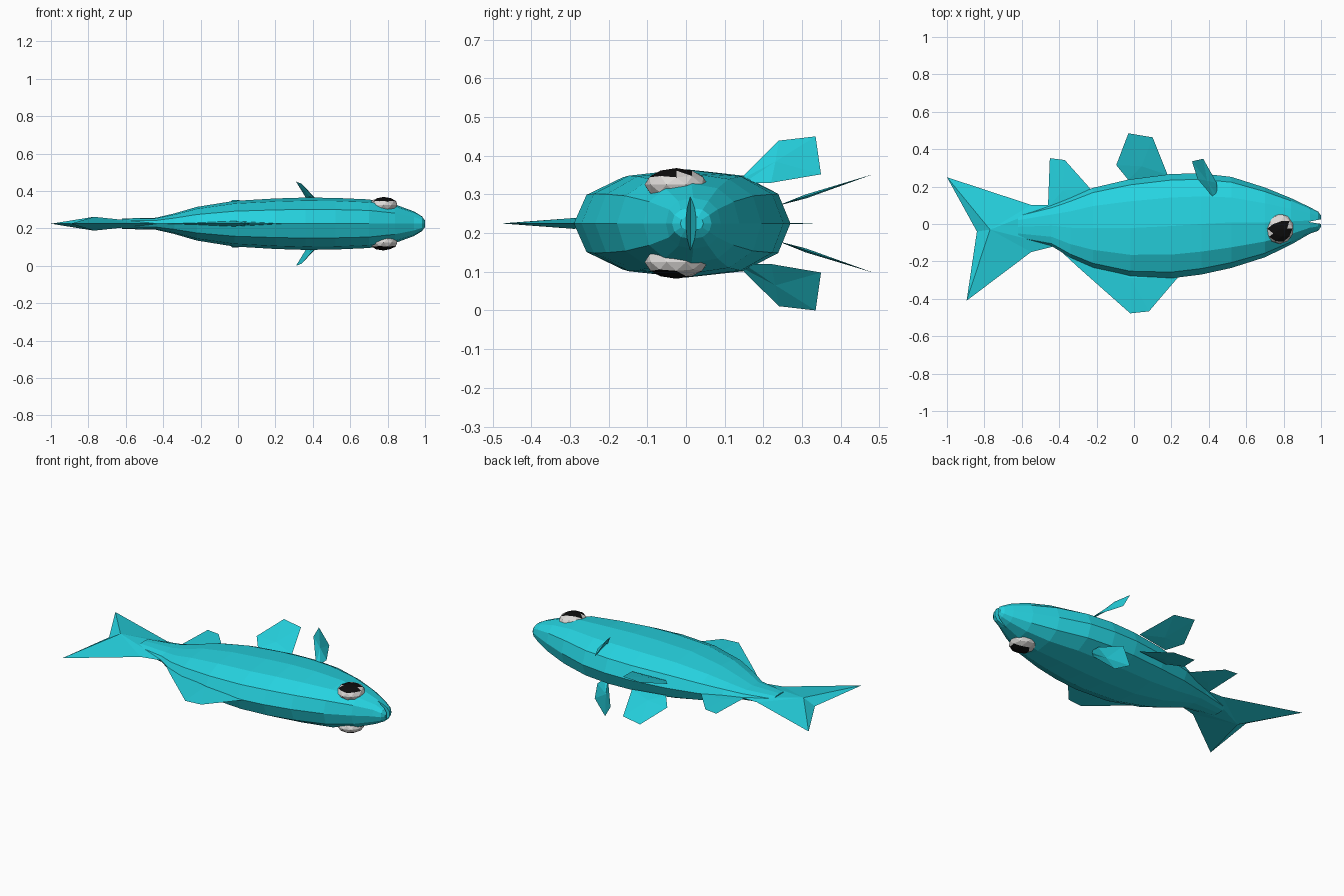
import bpy, bmesh, math
from mathutils import Vector

if "Cube" in bpy.data.objects:
    bpy.data.objects.remove(bpy.data.objects["Cube"])

ZC = 0.225  # symmetry plane: the fish lies on its side


def material(name, rgb):
    m = bpy.data.materials.new(name)
    m.diffuse_color = (*rgb, 1)
    m.use_nodes = True
    m.node_tree.nodes["Principled BSDF"].inputs["Base Color"].default_value = m.diffuse_color
    return m


TEAL = material("turquoise", (0.019, 0.65, 0.745))
WHITE = material("eye_white", (0.72, 0.70, 0.68))
BLACK = material("pupil_black", (0.004, 0.004, 0.004))


def finish(bm, name, *mats):
    bmesh.ops.recalc_face_normals(bm, faces=bm.faces[:])
    me = bpy.data.meshes.new(name)
    bm.to_mesh(me)
    bm.free()
    for m in mats:
        me.materials.append(m)
    ob = bpy.data.objects.new(name, me)
    bpy.context.collection.objects.link(ob)
    return ob


def fin(name, outline, hub, t):
    """Lens-shaped blade: sharp outline, thickest at the hub."""
    bm = bmesh.new()
    pts = [Vector((x, y, z + ZC)) for x, y, z in outline]
    h = Vector((hub[0], hub[1], hub[2] + ZC))
    n = Vector()
    for a, b in zip(pts, pts[1:] + pts[:1]):
        n += (a - h).cross(b - h)
    n.normalize()
    ring = [bm.verts.new(p) for p in pts]
    for s in (1, -1):
        c = bm.verts.new(h + n * t * s)
        for i in range(len(ring)):
            bm.faces.new((ring[i], ring[(i + 1) % len(ring)], c))
    return finish(bm, name, TEAL)


# body: rings of (x, low y, high y, half thickness)
RINGS = [(-0.62, -0.08, 0.05, 0.028), (-0.44, -0.118, 0.10, 0.032), (-0.34, -0.18, 0.14, 0.055),
         (-0.22, -0.235, 0.193, 0.09), (-0.02, -0.283, 0.24, 0.122), (0.2, -0.29, 0.268, 0.135),
         (0.36, -0.27, 0.27, 0.14), (0.52, -0.235, 0.252, 0.138), (0.7, -0.178, 0.195, 0.13),
         (0.84, -0.11, 0.138, 0.103), (0.94, -0.052, 0.09, 0.066), (0.985, -0.036, 0.066, 0.04),
         (1.0, -0.015, 0.045, 0.018)]
SIDES = 12
bm = bmesh.new()
prev = None
for k, (x, y0, y1, hz) in enumerate(RINGS):
    ring = []
    for i in range(SIDES):
        a = 2 * math.pi * i / SIDES
        c, s = math.cos(a), math.sin(a)
        y = (y0 + y1) / 2 + (y1 - y0) / 2 * math.copysign(abs(c) ** 0.87, c)
        ring.append(bm.verts.new((x, y, ZC + hz * math.copysign(abs(s) ** 0.87, s))))
    if prev:
        for i in range(SIDES):
            j = (i + 1) % SIDES
            bm.faces.new((prev[i], prev[j], ring[j], ring[i]))
    if k in (0, len(RINGS) - 1):
        bm.faces.new(ring)
    prev = ring
body = finish(bm, "body", TEAL)

# mouth: wedge cut out of the snout
bm = bmesh.new()
tri = [(0.93, 0.011), (1.03, -0.004), (1.03, 0.032)]
lo = [bm.verts.new((x, y, 0)) for x, y in tri]
hi = [bm.verts.new((x, y, 0.45)) for x, y in tri]
bm.faces.new(lo)
bm.faces.new(hi)
for i in range(3):
    j = (i + 1) % 3
    bm.faces.new((lo[i], lo[j], hi[j], hi[i]))
cutter = finish(bm, "mouth_cutter", TEAL)
cutter.hide_render = True
cutter.hide_viewport = True
cut = body.modifiers.new("mouth", "BOOLEAN")
cut.operation = "DIFFERENCE"
cut.solver = "EXACT"
cut.object = cutter

# fins on the symmetry plane
flat = lambda pts: [(x, y, 0) for x, y in pts]
fin("tail_fin", flat([(-0.44, 0.1), (-0.55, 0.102), (-1, 0.25), (-0.84, -0.04), (-0.895, -0.41),
                      (-0.55, -0.15), (-0.42, -0.118)]), (-0.77, -0.03, 0), 0.037)
fin("dorsal_fin", flat([(-0.43, -0.11), (-0.3, -0.23), (-0.02, -0.478), (0.08, -0.467),
                        (0.24, -0.28), (0, -0.22)]), (-0.02, -0.29, 0), 0.014)
fin("anal_fin", flat([(-0.46, 0.09), (-0.45, 0.352), (-0.37, 0.342), (-0.23, 0.185), (-0.3, 0.1)]),
    (-0.38, 0.18, 0), 0.003)

# paired fins and eyes
for s, side in ((1, "upper"), (-1, "lower")):
    pel = [(-0.03, 0.235), (-0.095, 0.315), (-0.03, 0.485), (0.1, 0.463), (0.18, 0.262)]
    lift = lambda y: s * (0.055 + 0.33 * (y - 0.265))
    fin("pelvic_fin_" + side, [(x, y, lift(y)) for x, y in pel], (0.04, 0.31, lift(0.31)), 0.005)

    pec = [(0.43, 0.135, 0.11), (0.34, 0.24, 0.214), (0.31, 0.335, 0.225),
           (0.37, 0.349, 0.127), (0.442, 0.22, 0.105), (0.445, 0.15, 0.105)]
    fin("pectoral_fin_" + side, [(x, y, z * s) for x, y, z in pec], (0.385, 0.23, 0.155 * s), 0.008)

    # eye: flattened faceted ball, pupil faces chosen by direction
    bm = bmesh.new()
    bmesh.ops.create_icosphere(bm, subdivisions=2, radius=1)
    look = Vector((0.12, -0.3, s)).normalized()
    for f in bm.faces:
        f.material_index = 1 if f.calc_center_median().normalized().dot(look) > 0.66 else 0
    for v in bm.verts:
        v.co = Vector((0.778 + v.co.x * 0.077, -0.025 + v.co.y * 0.082, ZC + s * 0.1 + v.co.z * 0.043))
    finish(bm, "eye_" + side, WHITE, BLACK)
